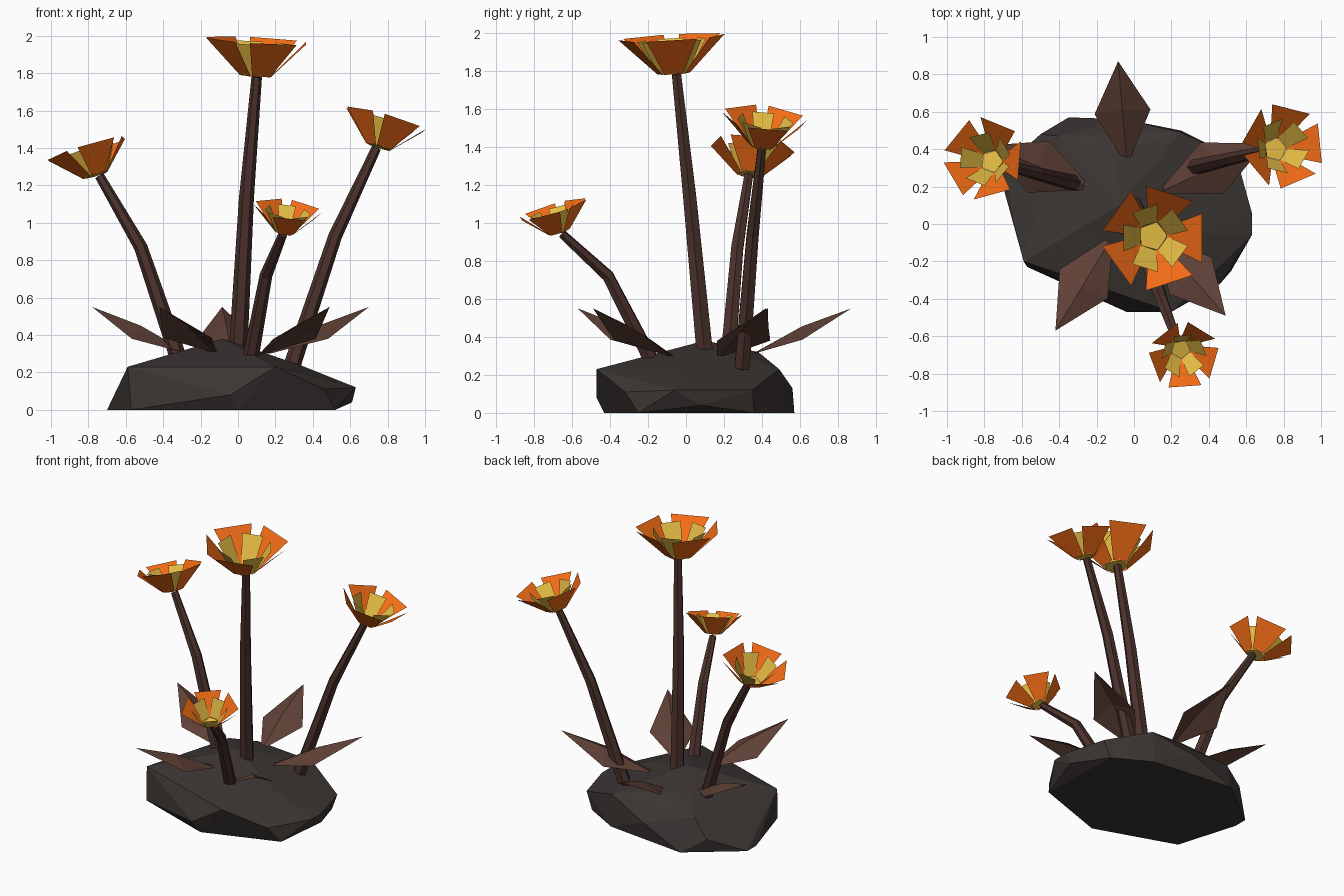
import bpy, bmesh, math
from mathutils import Vector

if "Cube" in bpy.data.objects:
    bpy.data.objects.remove(bpy.data.objects["Cube"])


def material(name, rgb):
    m = bpy.data.materials.new(name)
    m.diffuse_color = (*rgb, 1)
    m.use_nodes = True
    m.node_tree.nodes["Principled BSDF"].inputs["Base Color"].default_value = m.diffuse_color
    return m


ROCK = material("rock", (0.045, 0.037, 0.034))
STEM = material("stem", (0.07, 0.031, 0.025))
LEAF = material("leaf", (0.115, 0.052, 0.037))
ORANGE = material("petal_orange", (0.9, 0.15, 0.008))
YELLOW = material("petal_yellow", (0.82, 0.52, 0.06))


def add(name, verts, faces, mat):
    me = bpy.data.meshes.new(name)
    me.from_pydata(verts, [], faces)
    me.materials.append(mat)
    ob = bpy.data.objects.new(name, me)
    bpy.context.collection.objects.link(ob)
    return ob


# Rock: convex hull of a few corner points
corners = [(-.7, .2, 0), (-.7, .3, 0), (-.57, -.23, 0), (-.59, -.2, .23), (0, -.43, 0),
           (-.04, -.47, .08), (.2, -.47, .23), (.46, -.32, .11), (.52, -.25, 0),
           (.63, -.06, .12), (.61, .08, .04), (.33, -.05, .24), (.63, .06, .12), (.55, .35, .12),
           (.5, .36, 0), (.25, .49, .23), (.25, .5, 0), (-.05, .56, .13),
           (-.35, .57, 0), (-.5, .48, .1), (-.4, .47, .23), (-.08, .1, .38), (-.1, .38, .32)]
rock = add("rock", corners, [], ROCK)
bm = bmesh.new()
bm.from_mesh(rock.data)
hull = bmesh.ops.convex_hull(bm, input=bm.verts)
loose = [v for v in bm.verts if not v.link_faces]
bmesh.ops.delete(bm, geom=loose, context='VERTS')
bmesh.ops.dissolve_limit(bm, angle_limit=math.radians(4), verts=bm.verts, edges=bm.edges)
bmesh.ops.recalc_face_normals(bm, faces=bm.faces)
bm.to_mesh(rock.data)
bm.free()


def stem(name, path, radii, n=6):
    """Tapered bent tube through the path points."""
    pts = [Vector(p) for p in path]
    verts = []
    for i, (p, r) in enumerate(zip(pts, radii)):
        d = (pts[min(i + 1, len(pts) - 1)] - pts[max(i - 1, 0)]).normalized()
        u = d.cross(Vector((0, 1, 0))).normalized()
        w = d.cross(u)
        verts += [p + r * (math.cos(2 * math.pi * k / n) * u + math.sin(2 * math.pi * k / n) * w)
                  for k in range(n)]
    faces = [(i * n + k, i * n + (k + 1) % n, (i + 1) * n + (k + 1) % n, (i + 1) * n + k)
             for i in range(len(pts) - 1) for k in range(n)]
    last = (len(pts) - 1) * n
    faces += [tuple(reversed(range(n))), tuple(range(last, last + n))]
    add(name, verts, faces, STEM)


def petals(name, base, axis, scale, turn, r0, w0, r1, w1, h, mat, disc=False):
    """Five flat flaring petals around a tilted axis."""
    rot = Vector((0, 0, 1)).rotation_difference(Vector(axis))
    verts, faces = [], []
    for k in range(5):
        a = math.radians(turn + 72 * k)
        out, side = Vector((math.cos(a), math.sin(a), 0)), Vector((-math.sin(a), math.cos(a), 0))
        i = len(verts)
        for r, w, z in ((r0, -w0, 0), (r0, w0, 0), (r1, w1, h), (r1, -w1, h)):
            verts.append(Vector(base) + rot @ ((out * r + side * w + Vector((0, 0, z))) * scale))
        faces.append((i, i + 1, i + 2, i + 3))
    if disc:
        faces.append(tuple(4 * k for k in range(5)))
    add(name, verts, faces, mat)


# Flowers: stem path, flower base, axis, scale, turn
flowers = {
    "centre": ([(0, .1, .3), (.045, .02, 1.13), (.1, -.05, 1.78)], (.1, -.065, 1.785), (.06, -.06, 1), 1, 0),
    "left": ([(-.32, .22, .28), (-.52, .27, .87), (-.74, .33, 1.25)], (-.76, .335, 1.255), (-.3, .1, 1), .79, -4),
    "right": ([(.29, .295, .24), (.52, .35, .93), (.74, .4, 1.4)], (.755, .4, 1.405), (.3, .12, 1), .81, 5),
    "front": ([(.07, -.19, .29), (.15, -.41, .72), (.24, -.65, .94)], (.25, -.67, .95), (.14, -.3, 1), .67, -15),
}
for key, (path, base, axis, s, turn) in flowers.items():
    t = 0.55 + 0.45 * s
    stem(key + "_stem", path, (.05 * t, .04 * t, .028 * t))
    petals(key + "_outer_petals", base, axis, s, turn, .075, .05, .252, .132, .19, ORANGE)
    petals(key + "_inner_petals", base, axis, s, turn + 36, .066, .045, .168, .072, .175, YELLOW, True)

# Leaves: folded kites, from base to tip
leaves = {
    "back": ((-.04, .35, .31), (-.085, .87, .55)),
    "right": ((.16, .18, .3), (.70, .43, .55)),
    "left": ((-.26, .2, .3), (-.78, .42, .55)),
    "front_left": ((-.13, -.09, .31), (-.42, -.57, .55)),
    "front_right": ((.13, -.08, .3), (.49, -.49, .55)),
}
for key, (a, b) in leaves.items():
    a, b = Vector(a), Vector(b)
    d = b - a
    side = Vector((-d.y, d.x, 0)).normalized()
    rib = a + d * .5 + Vector((0, 0, .025))
    edge = a + d * .48 - Vector((0, 0, .04))
    add(key + "_leaf", [a + side * .02, a - side * .02, edge - side * .15, rib, b, edge + side * .15, a],
        [(6, 1, 2, 3), (3, 2, 4), (0, 6, 3, 5), (5, 3, 4)], LEAF)
